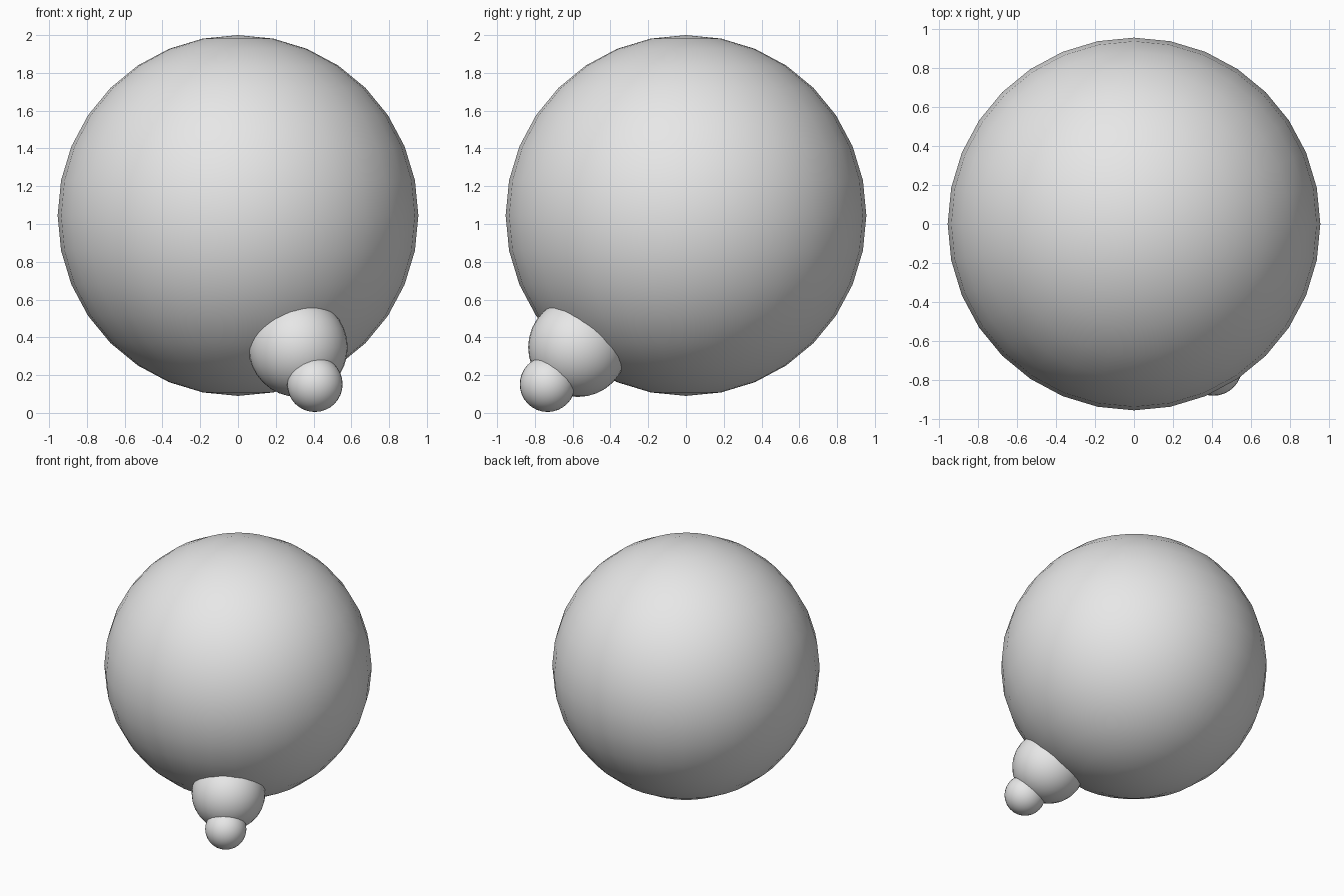
import bpy
from mathutils import Vector

if "Cube" in bpy.data.objects:
    bpy.data.objects.remove(bpy.data.objects["Cube"], do_unlink=True)

# Single plain grey material
grey = bpy.data.materials.new("light grey")
grey.use_nodes = True
colour = (0.8, 0.8, 0.8, 1.0)
grey.diffuse_color = colour
grey.node_tree.nodes["Principled BSDF"].inputs["Base Color"].default_value = colour


def ball(name, centre, radius):
    bpy.ops.mesh.primitive_uv_sphere_add(
        segments=32, ring_count=16, radius=radius, location=centre)
    obj = bpy.context.object
    obj.name = name
    obj.data.materials.append(grey)
    bpy.ops.object.shade_smooth()
    return obj


# Balls of shrinking size, each centred on the surface of the one before
body_centre = Vector((0, 0, 1.045))
axis = Vector((0.333, -0.60, -0.731)).normalized()
ball("large_ball", body_centre, 0.955)
ball("middle_ball", body_centre + axis * 0.957, 0.263)
ball("small_ball", body_centre + axis * 1.225, 0.147)
